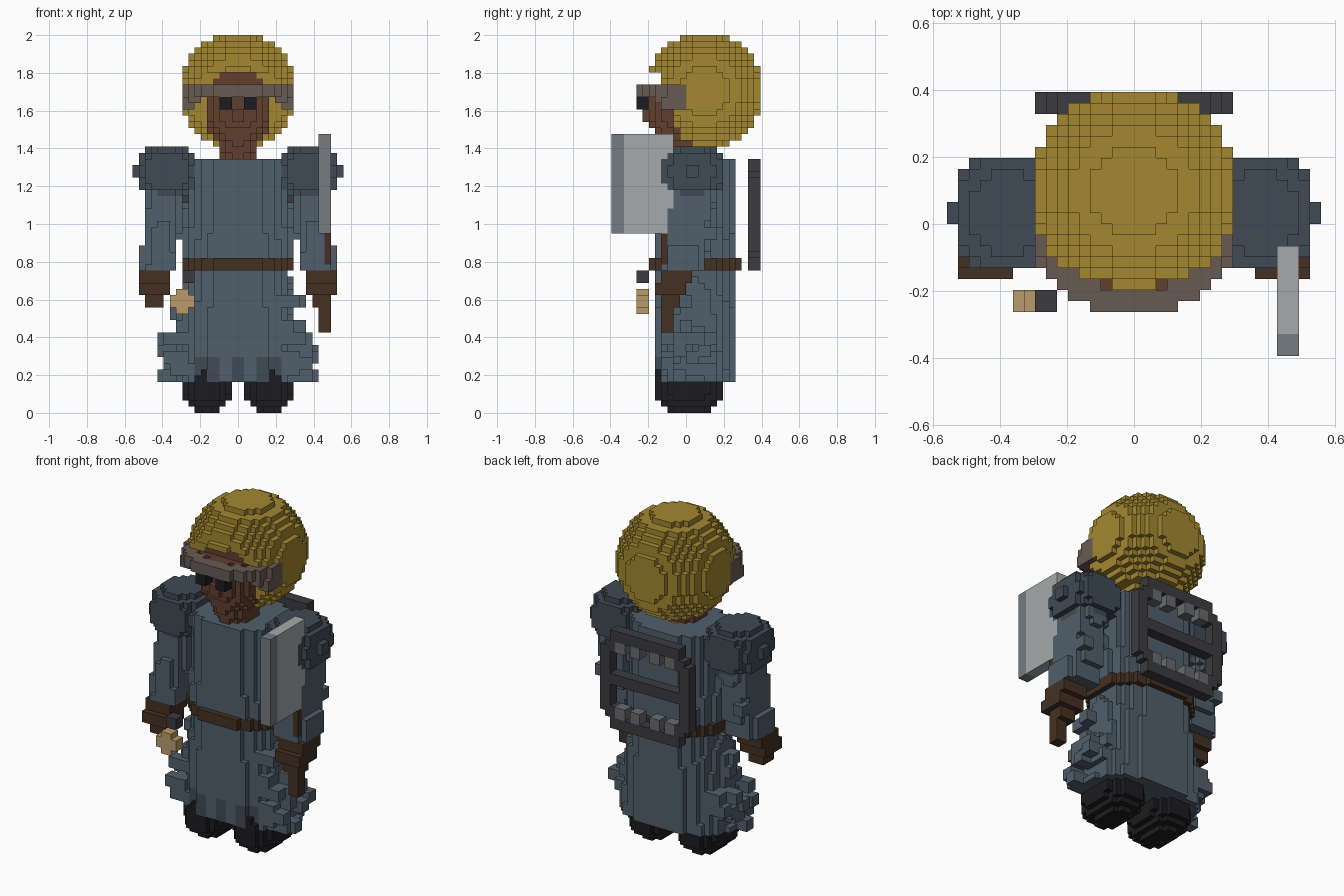
import bpy, bmesh, random
from math import floor

if "Cube" in bpy.data.objects:
    bpy.data.objects.remove(bpy.data.objects["Cube"])

random.seed(4)
V = 2 / 61            # edge length of one cube; the figure is 61 cubes tall


def box(x0, x1, y0, y1, z0, z1):
    return {(x, y, z) for x in range(x0, x1) for y in range(y0, y1) for z in range(z0, z1)}


def ball(c, r, p=2.0):
    """Cubes inside a (super)ellipsoid."""
    lo = [floor(a - b) - 1 for a, b in zip(c, r)]
    hi = [floor(a + b) + 2 for a, b in zip(c, r)]
    return {v for v in box(lo[0], hi[0], lo[1], hi[1], lo[2], hi[2])
            if sum((abs(v[i] + .5 - c[i]) / r[i]) ** p for i in range(3)) <= 1}


def tube(z0, z1, c0, c1, r0, r1, p=2.0):
    """Stack of elliptical slices blending from bottom (c0, r0) to top (c1, r1)."""
    out = set()
    for z in range(z0, z1):
        t = (z - z0) / max(1, z1 - z0 - 1)
        cx, cy = (a + (b - a) * t for a, b in zip(c0, c1))
        rx, ry = (a + (b - a) * t for a, b in zip(r0, r1))
        out |= {v for v in box(-18, 18, -13, 13, z, z + 1)
                if (abs(v[0] + .5 - cx) / rx) ** p + (abs(v[1] + .5 - cy) / ry) ** p <= 1}
    return out


def mirror(s):
    return {(-1 - x, y, z) for x, y, z in s}


CLOTH, DARK = (.08, .115, .15), (.05, .07, .09)
SKIN, LEATHER, BAND = (.12, .05, .028), (.06, .03, .016), (.14, .105, .085)
HAIR, BLACK, IRON = (.37, .245, .03), (.012, .012, .015), (.045, .045, .052)
STEEL, EDGE, TOOTH, TAN = (.38, .4, .41), (.18, .2, .22), (.14, .145, .15), (.5, .33, .15)

parts = []            # (name, cubes, colour); earlier parts win shared cubes


def add(name, cubes, colour):
    parts.append((name, cubes, colour))


# Eyes and headband
lens = box(1, 3, -8, -6, 49, 51)
add("glasses", lens | mirror(lens), BLACK)
ring = (tube(51, 53, (0, 1), (0, 1), (9.3, 9), (9.3, 9), 2.2)
        - tube(51, 53, (0, 1), (0, 1), (7, 7), (7, 7), 2.2))
flap = box(7, 9, -4, 0, 49, 51) | box(6, 8, -5, -4, 50, 51)
add("headband", {v for v in ring if v[1] < 0} | flap | mirror(flap), BAND)

# Head and neck
head = ball((0, 0, 49.5), (5.2, 6.2, 6.8), 2.5)
head = {v for v in head if v[2] < 53 or v[1] >= -4} | box(-1, 1, -7, -6, 47, 49)
add("head", head, SKIN)
add("neck", tube(40, 45, (0, 0), (0, -1), (3.1, 3.6), (3.1, 4)), SKIN)

# Round hair, flattened on its extremes, with an opening for the face
hair = ball((0, 3, 52), (9.45, 9.45, 9.45)) & box(-9, 9, -6, 12, 43, 61)
hair = {v for v in hair if v[2] >= 55 or v[1] >= -2
        or (v[2] >= 53 and v[1] >= -4 and abs(v[0] + .5) > 3)}
add("hair", hair, HAIR)

# Shoulder pads with a stepped stud
pad = (ball((11.5, 1, 39), (4.6, 5.15, 4.1), 3)
       | box(15, 16, -1, 3, 37, 41) | box(16, 17, 0, 2, 38, 40))
add("shoulder_pads", pad | mirror(pad), DARK)

# Sleeves, cuffs and hands
sleeve = tube(23, 37, (12.5, -.5), (12, 1), (2.7, 3.7), (3.1, 4), 3)
sleeve |= box(15, 16, -3, 2, 23, 27) | box(10, 12, 2, 4, 26, 28) | box(13, 15, 3, 5, 28, 30)
add("sleeves", sleeve | mirror(sleeve), CLOTH)
hand = (tube(21, 23, (13.5, -1.5), (13.5, -1.5), (2.6, 2.9), (2.6, 2.9), 3)
        | tube(19, 21, (13.5, -2.5), (13.5, -2.5), (2.6, 2.7), (2.6, 2.7), 3)
        | box(12, 15, -4, -1, 17, 19))
add("hands", hand | mirror(hand), LEATHER)

# Torso and belt
add("belt", tube(23, 25, (0, 1.5), (0, 1.5), (9.2, 7.5), (9.2, 7.5), 2.3), LEATHER)
add("torso", tube(25, 41, (0, 1.5), (0, 1.5), (8.9, 6.6), (8.2, 6.6), 2.4), CLOTH)

# Flared skirt with tattered cubes at the sides and a darker hem
skirt = tube(5, 23, (0, 1.5), (0, 1.5), (10.6, 6.6), (8.4, 6.6), 2.3)
for side in (-1, 1):
    for i in range(28):
        z = random.choice((5, 6, 7, 8, 9, 11, 11, 13, 15, 17))
        y = random.randint(-4, 4)
        x = random.randint(9, 11) if z < 12 else random.randint(8, 9)
        x -= abs(y) > 2
        tatter = box(x - 2, x + 2, y, y + 2, z, z + 2)
        skirt |= tatter if side > 0 else mirror(tatter)
hem = {v for v in skirt if v[2] < 9 and v[1] < 0
       and (abs(v[0] + .5) < 1 or 3 < abs(v[0] + .5) < 7)}
add("skirt_hem", hem, DARK)
add("skirt", skirt, CLOTH)

# Boots
boot = {v for v in ball((5, .5, 4.2), (4.2, 5.7, 4.4), 2.2) if 0 <= v[2] < 7}
boot |= box(3, 7, -2, 2, 0, 1)
add("boots", boot | mirror(boot), BLACK)

# Cleaver in the left hand
add("cleaver_handle", box(13, 15, -4, -2, 13, 29), LEATHER)
add("cleaver_edge", box(13, 15, -12, -10, 29, 45), EDGE)
add("cleaver_blade", box(13, 15, -10, -2, 29, 45), STEEL)

# Hanging charm by the right hand
add("charm_hook", box(-9, -7, -8, -6, 21, 23), IRON)
add("charm", box(-11, -7, -8, -6, 17, 19) | box(-10, -8, -8, -6, 16, 20), TAN)

# Toothed iron trap carried on the back
bar = box(7, 9, 10, 12, 26, 38) | box(6, 8, 10, 12, 25, 27) | box(6, 8, 10, 12, 37, 39)
trap = bar | mirror(bar)
for z in (23, 31, 39):
    trap |= box(-7, 7, 10, 12, z, z + 2)
add("trap_frame", trap, IRON)
teeth = set()
for x in (-6, -3, 1, 4):
    teeth |= box(x, x + 2, 10, 12, 37, 39) | box(x, x + 2, 10, 12, 25, 27)
add("trap_teeth", teeth, TOOTH)

# Turn each part into a mesh of its exposed cube faces
owner = {}
for name, cubes, colour in parts:
    for v in cubes:
        owner.setdefault(v, name)


def build(name, colour):
    bm, verts = bmesh.new(), {}

    def vert(c):
        if c not in verts:
            verts[c] = bm.verts.new([k * V for k in c])
        return verts[c]

    for cube in (v for v, n in owner.items() if n == name):
        for axis in range(3):
            for d in (0, 1):
                nb = list(cube)
                nb[axis] += 2 * d - 1
                if tuple(nb) in owner:
                    continue
                quad = []
                for a, b in ((0, 0), (1, 0), (1, 1), (0, 1)):
                    c = list(cube)
                    c[axis] += d
                    c[(axis + 1) % 3] += a
                    c[(axis + 2) % 3] += b
                    quad.append(vert(tuple(c)))
                bm.faces.new(quad if d else quad[::-1])
    mesh = bpy.data.meshes.new(name)
    bm.to_mesh(mesh)
    bm.free()
    mat = bpy.data.materials.new(name + "_colour")
    mat.diffuse_color = (*colour, 1)
    mat.use_nodes = True
    mat.node_tree.nodes["Principled BSDF"].inputs["Base Color"].default_value = mat.diffuse_color
    mesh.materials.append(mat)
    bpy.context.collection.objects.link(bpy.data.objects.new(name, mesh))


for name, cubes, colour in parts:
    build(name, colour)
